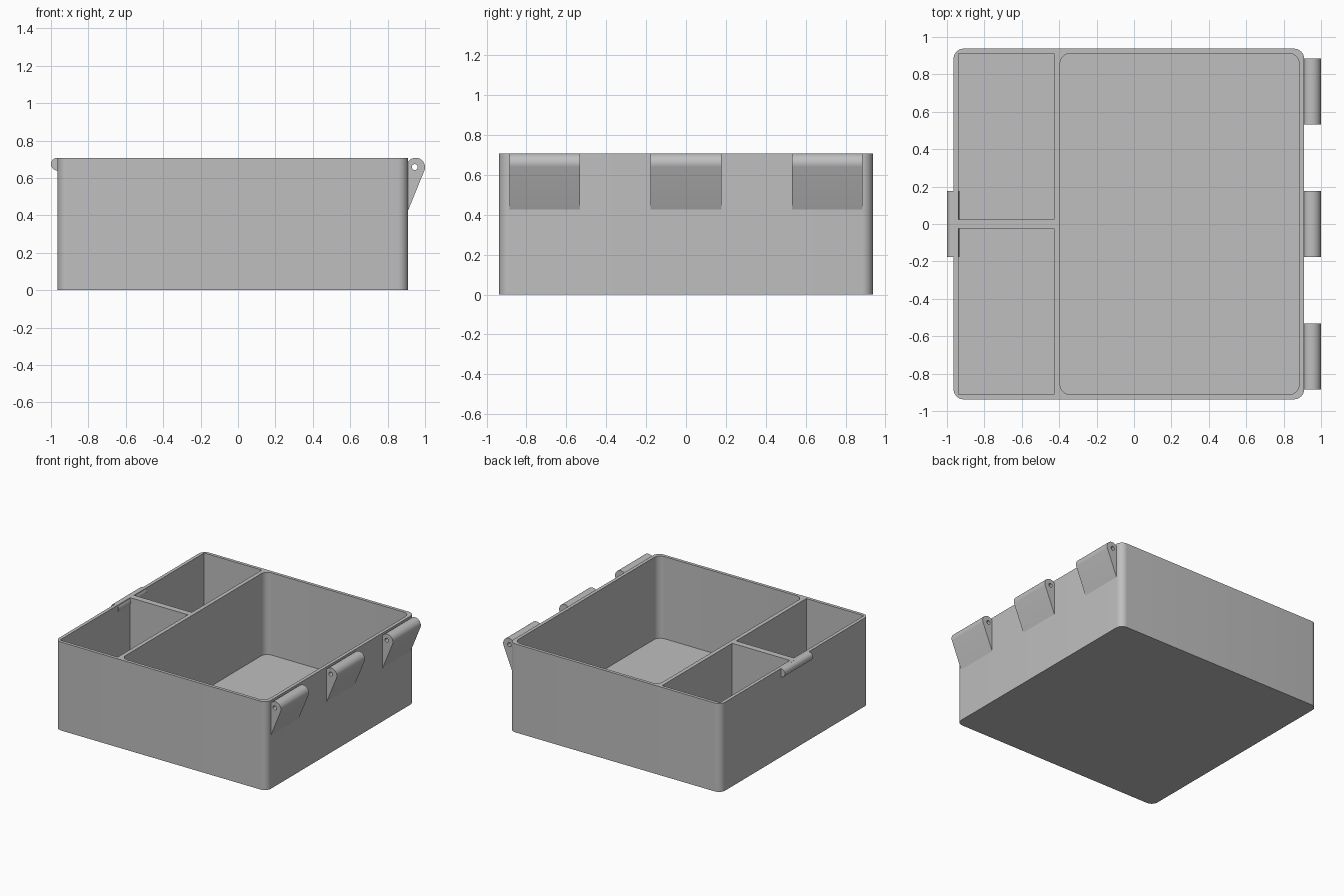
import bpy
import bmesh
from math import pi, cos, sin
from mathutils import Vector

old = bpy.data.objects.get("Cube")
if old:
    bpy.data.objects.remove(old, do_unlink=True)

GREY = (0.52, 0.52, 0.52, 1.0)
mat = bpy.data.materials.new("plain grey")
mat.use_nodes = True
mat.diffuse_color = GREY
mat.node_tree.nodes["Principled BSDF"].inputs["Base Color"].default_value = GREY

HEIGHT = 0.708
FLOOR = 0.05


def arc(cx, cy, r, start, end, steps):
    """Points along a circular arc."""
    return [(cx + r * cos(start + (end - start) * i / steps),
             cy + r * sin(start + (end - start) * i / steps))
            for i in range(steps + 1)]


def rounded_rect(x0, x1, y0, y1, r):
    if r == 0:
        return [(x0, y0), (x1, y0), (x1, y1), (x0, y1)]
    centres = [(x1 - r, y1 - r), (x0 + r, y1 - r), (x0 + r, y0 + r), (x1 - r, y0 + r)]
    points = []
    for i, (cx, cy) in enumerate(centres):
        points += arc(cx, cy, r, i * pi / 2, (i + 1) * pi / 2, 10)
    return points


def prism(name, outline, low, high, axis="Z"):
    """Extrude an outline along z, or an x-z outline along y."""
    bm = bmesh.new()
    if axis == "Z":
        verts = [bm.verts.new((a, b, low)) for a, b in outline]
        step = Vector((0, 0, high - low))
    else:
        verts = [bm.verts.new((a, low, b)) for a, b in outline]
        step = Vector((0, high - low, 0))
    face = bm.faces.new(verts)
    moved = bmesh.ops.extrude_face_region(bm, geom=[face], use_keep_orig=True)["geom"]
    bmesh.ops.translate(bm, vec=step, verts=[v for v in moved if isinstance(v, bmesh.types.BMVert)])
    bmesh.ops.recalc_face_normals(bm, faces=bm.faces)
    mesh = bpy.data.meshes.new(name)
    bm.to_mesh(mesh)
    bm.free()
    mesh.materials.append(mat)
    obj = bpy.data.objects.new(name, mesh)
    bpy.context.collection.objects.link(obj)
    return obj


def activate(obj):
    bpy.ops.object.select_all(action="DESELECT")
    obj.select_set(True)
    bpy.context.view_layer.objects.active = obj


def cut(obj, cutter):
    cutter.hide_render = True
    mod = obj.modifiers.new("cut", "BOOLEAN")
    mod.operation = "DIFFERENCE"
    mod.solver = "EXACT"
    mod.object = cutter
    activate(obj)
    bpy.ops.object.modifier_apply(modifier=mod.name)
    bpy.data.objects.remove(cutter, do_unlink=True)


def smooth(obj):
    activate(obj)
    bpy.ops.object.shade_smooth_by_angle(angle=pi / 6)


# Tray body with one large and two small compartments
body = prism("tray_body", rounded_rect(-0.965, 0.91, -0.9375, 0.9375, 0.055), 0, HEIGHT)
pockets = [(-0.395, 0.883, -0.912, 0.912, 0.055),
           (-0.938, -0.427, 0.025, 0.912, 0),
           (-0.938, -0.427, -0.912, -0.025, 0)]
for pocket in pockets:
    cut(body, prism("pocket_cutter", rounded_rect(*pocket), FLOOR, HEIGHT + 0.1))
smooth(body)

# Three teardrop hinge knuckles with pin holes on the left side
teardrop = [(0.9, 0.425), (0.909, 0.425)] + arc(0.95, 0.658, 0.05, -0.35, pi, 24)
for name, y in (("front_hinge", -0.708), ("middle_hinge", 0), ("back_hinge", 0.708)):
    hinge = prism(name, teardrop, y - 0.177, y + 0.177, "Y")
    hole = arc(0.945, 0.658, 0.016, 0, 2 * pi, 20)[:-1]
    cut(hinge, prism("pin_cutter", hole, y - 0.3, y + 0.3, "Y"))
    smooth(hinge)

# Round catch bar on the opposite rim
bar = arc(-0.966, HEIGHT - 0.034, 0.034, 0, 2 * pi, 32)[:-1]
smooth(prism("catch_bar", bar, -0.177, 0.177, "Y"))
